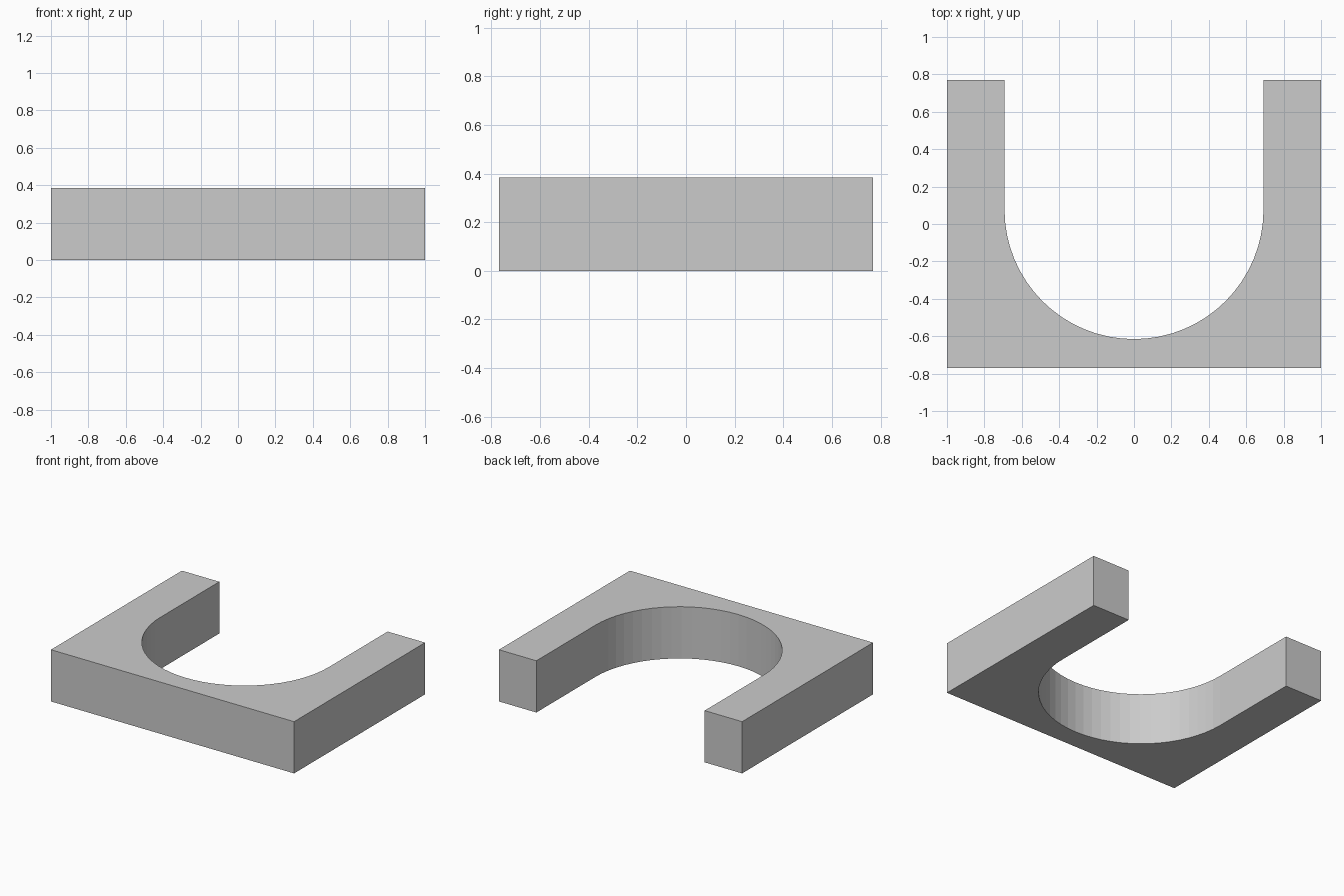
import bpy, bmesh
from math import pi, cos, sin

if "Cube" in bpy.data.objects:
    bpy.data.objects.remove(bpy.data.objects["Cube"])

U = 2 / 13                      # model unit: the block is 13 x 10 x 2.5 units
HALF_W, HALF_D, HEIGHT = 6.5 * U, 5 * U, 2.5 * U
RADIUS, CENTRE_Y = 4.5 * U, 0.5 * U
SEGMENTS = 32                   # facets around the half-round saddle

# Outline: outer rectangle, then the U-shaped opening from right to left
outline = [(-HALF_W, HALF_D), (-HALF_W, -HALF_D), (HALF_W, -HALF_D), (HALF_W, HALF_D),
           (RADIUS, HALF_D)]
for i in range(SEGMENTS + 1):
    a = -pi * i / SEGMENTS
    outline.append((RADIUS * cos(a), CENTRE_Y + RADIUS * sin(a)))
outline.append((-RADIUS, HALF_D))

# Extrude the outline upward into a solid block
bm = bmesh.new()
base = bm.faces.new([bm.verts.new((x, y, 0)) for x, y in outline])
result = bmesh.ops.extrude_face_region(bm, geom=[base], use_keep_orig=True)
top = [v for v in result["geom"] if isinstance(v, bmesh.types.BMVert)]
bmesh.ops.translate(bm, verts=top, vec=(0, 0, HEIGHT))
bmesh.ops.recalc_face_normals(bm, faces=bm.faces)

mesh = bpy.data.meshes.new("saddle_block")
bm.to_mesh(mesh)
bm.free()
block = bpy.data.objects.new("saddle_block", mesh)
bpy.context.collection.objects.link(block)
